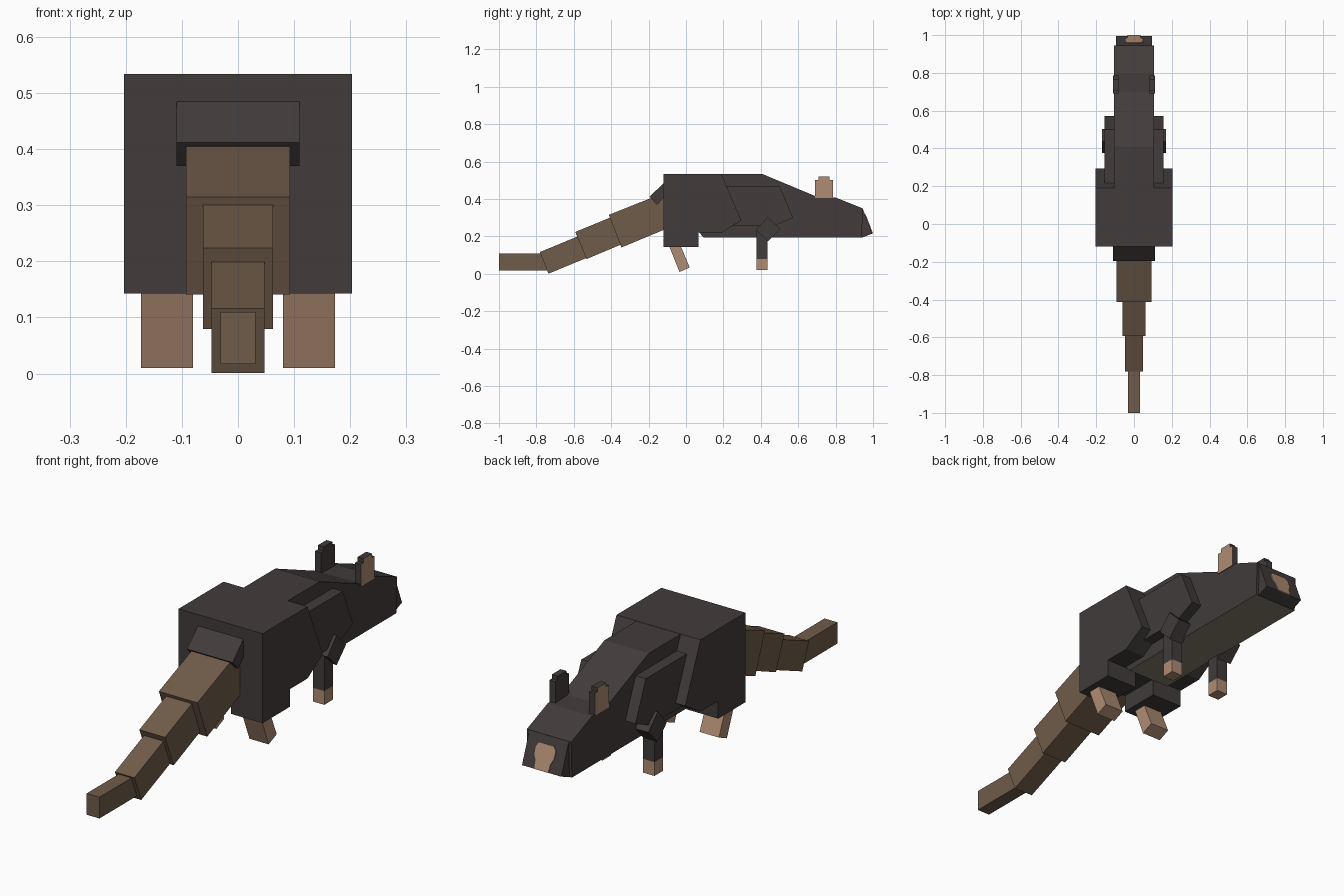
import bpy, bmesh
from mathutils import Vector

if "Cube" in bpy.data.objects:
    bpy.data.objects.remove(bpy.data.objects["Cube"])


def make_mat(name, r, g, b):
    m = bpy.data.materials.new(name)
    lin = [((c / 255 + 0.055) / 1.055) ** 2.4 for c in (r, g, b)]
    m.diffuse_color = (*lin, 1)
    m.use_nodes = True
    m.node_tree.nodes["Principled BSDF"].inputs["Base Color"].default_value = m.diffuse_color
    return m


FUR = make_mat("dark fur", 66, 60, 59)
TAIL = make_mat("brown tail", 112, 92, 74)
SKIN = make_mat("tan skin", 175, 140, 114)
BELLY = make_mat("olive belly", 132, 126, 106)


def finish(name, bm, mats):
    bmesh.ops.recalc_face_normals(bm, faces=bm.faces)
    me = bpy.data.meshes.new(name)
    bm.to_mesh(me)
    bm.free()
    for m in mats:
        me.materials.append(m)
    ob = bpy.data.objects.new(name, me)
    bpy.context.collection.objects.link(ob)
    return ob


def slab(name, profile, x0, x1, *mats, rule=None):
    """Extrude a (y, z) profile from x0 to x1; rule(normal) marks second-colour faces."""
    bm = bmesh.new()
    face = bm.faces.new([bm.verts.new((x0, y, z)) for y, z in profile])
    ext = bmesh.ops.extrude_face_region(bm, geom=[face])
    for v in ext["geom"]:
        if isinstance(v, bmesh.types.BMVert):
            v.co.x = x1
    bmesh.ops.recalc_face_normals(bm, faces=bm.faces)
    bm.normal_update()
    if rule:
        for f in bm.faces:
            f.material_index = int(rule(f.normal))
    return finish(name, bm, mats)


def pair(name, profile, x0, x1, *mats, rule=None):
    for side, s in (("right", 1), ("left", -1)):
        side_rule = (lambda n, s=s: rule(Vector((n.x * s, n.y, n.z)))) if rule else None
        slab(f"{side}_{name}", profile, s * x0, s * x1, *mats, rule=side_rule)


def rect(y0, z0, y1, z1):
    return [(y0, z0), (y1, z0), (y1, z1), (y0, z1)]


# Rump, torso with head, and snout
slab("rump", [(-0.12, 0.22), (-0.12, 0.534), (0.19, 0.534), (0.295, 0.285), (0.19, 0.22)],
     -0.203, 0.203, FUR)
slab("torso_and_head",
     [(0.07, 0.222), (0.095, 0.193), (0.94, 0.193), (0.945, 0.35), (0.80, 0.408),
      (0.70, 0.412), (0.41, 0.533), (0.07, 0.533)],
     -0.107, 0.107, FUR, BELLY, rule=lambda n: n.z < -0.9)
slab("snout", [(0.92, 0.197), (0.942, 0.194), (0.996, 0.215), (0.945, 0.348), (0.92, 0.348)],
     -0.095, 0.095, FUR)

# Nose patch on the sloping snout face
bottom, top = Vector((0, 0.996, 0.215)), Vector((0, 0.945, 0.348))
out = Vector((0, 0.133, 0.051)).normalized() * 0.004
outline = [(0.034, 0.0), (0.036, 0.25), (0.047, 0.4), (0.048, 0.64), (0.036, 0.76)]
outline += [(-x, t) for x, t in reversed(outline)]
bm = bmesh.new()
face = bm.faces.new([bm.verts.new(bottom.lerp(top, t) + Vector((x, 0, 0))) for x, t in outline])
ext = bmesh.ops.extrude_face_region(bm, geom=[face])
bmesh.ops.translate(bm, vec=out, verts=[v for v in ext["geom"] if isinstance(v, bmesh.types.BMVert)])
finish("nose_patch", bm, [SKIN])

# Ears with tan outer faces
pair("ear", [(0.69, 0.405), (0.785, 0.405), (0.785, 0.502), (0.768, 0.502), (0.768, 0.52),
             (0.708, 0.52), (0.708, 0.502), (0.69, 0.502)],
     0.082, 0.11, FUR, SKIN, rule=lambda n: n.x > 0.9)

# Front legs
pair("shoulder", [(0.2, 0.255), (0.2, 0.47), (0.50, 0.47), (0.572, 0.30), (0.47, 0.255)],
     0.09, 0.156, FUR)
pair("elbow", [(0.375, 0.235), (0.437, 0.305), (0.503, 0.24), (0.438, 0.175)], 0.10, 0.17, FUR)
pair("forearm", rect(0.377, 0.08, 0.436, 0.235), 0.098, 0.153, FUR)
pair("front_paw", rect(0.377, 0.02, 0.436, 0.08), 0.098, 0.153, SKIN)

# Hind legs
pair("thigh", rect(-0.12, 0.143, 0.068, 0.23), 0.05, 0.203, FUR)
pair("hind_foot", [(-0.095, 0.16), (-0.035, 0.01), (0.02, 0.034), (-0.033, 0.16)],
     0.08, 0.173, SKIN)

# Tail: furry root and tapering segments
slab("tail_root", [(-0.195, 0.412), (-0.12, 0.485), (-0.08, 0.45), (-0.155, 0.37)],
     -0.11, 0.11, FUR)
segments = [
    ([(-0.413, 0.315), (-0.345, 0.141), (-0.10, 0.243), (-0.10, 0.44)], 0.093),
    ([(-0.592, 0.224), (-0.532, 0.079), (-0.34, 0.16), (-0.40, 0.303)], 0.062),
    ([(-0.782, 0.116), (-0.735, 0.001), (-0.51, 0.094), (-0.56, 0.208)], 0.047),
    (rect(-1.0, 0.017, -0.74, 0.11), 0.031),
]
for i, (profile, half) in enumerate(segments, 1):
    slab(f"tail_segment_{i}", profile, -half, half, TAIL)
